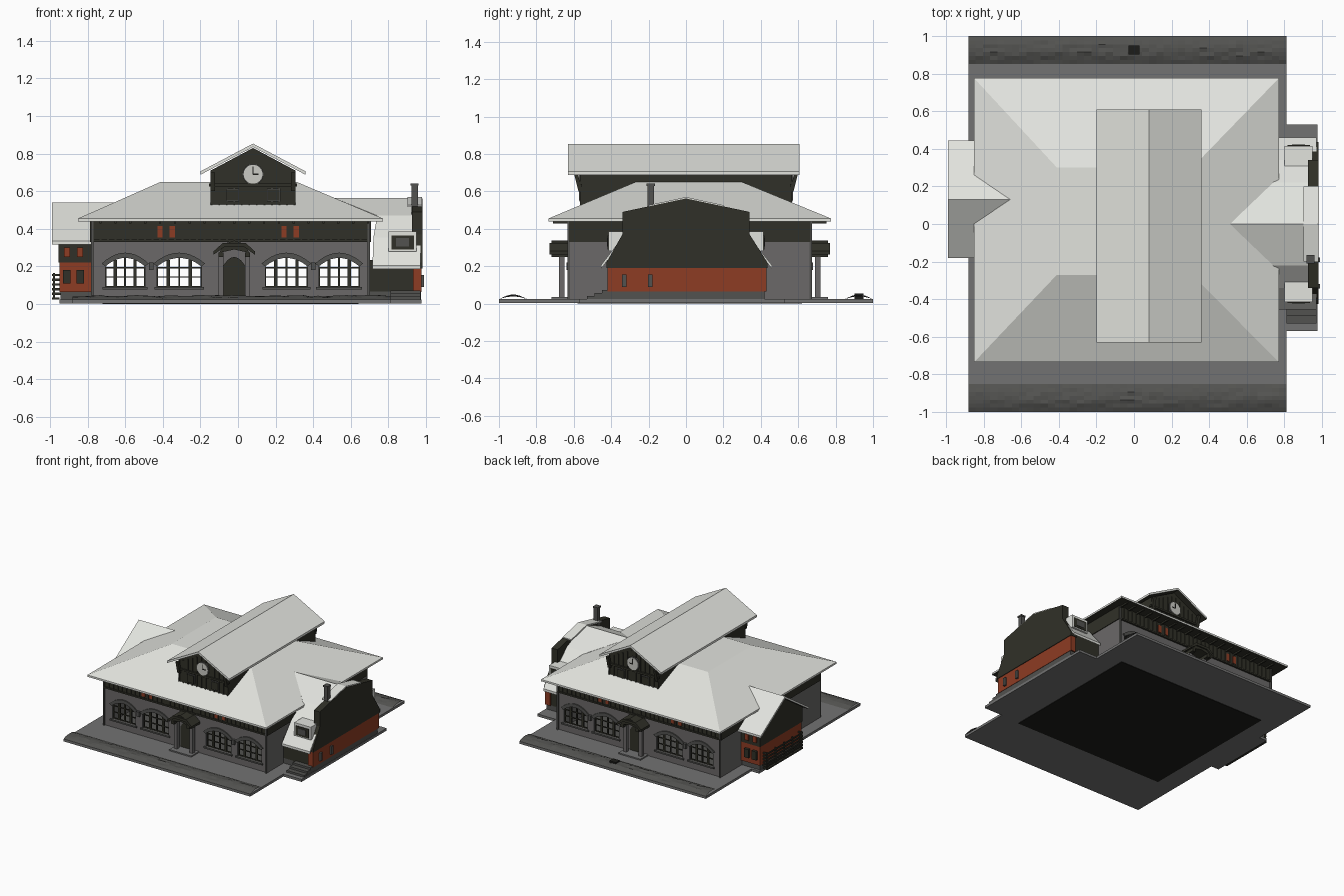
import bpy, bmesh, math, random
random.seed(4)

def mat(name, r, g, b):
    m = bpy.data.materials.new(name)
    m.diffuse_color = (r, g, b, 1)
    return m

SNOW = mat("pale roof", 0.76, 0.77, 0.73)
STONE = mat("grey stone", 0.145, 0.14, 0.138)
PAVE = mat("grey paving", 0.17, 0.17, 0.168)
TRIM = mat("dark grey trim", 0.085, 0.085, 0.08)
WOOD = mat("dark timber", 0.03, 0.03, 0.021)
RED = mat("rust red", 0.27, 0.045, 0.017)
BLACK = mat("underside black", 0.012, 0.012, 0.01)
CREAM = mat("clock face", 0.6, 0.6, 0.56)

def make(name, verts, faces, m, under=None):
    """Mesh object; faces pointing down take the 'under' material."""
    bm = bmesh.new()
    vs = [bm.verts.new(v) for v in verts]
    for f in faces:
        bm.faces.new([vs[i] for i in f])
    bmesh.ops.recalc_face_normals(bm, faces=bm.faces)
    if under:
        for f in bm.faces:
            f.material_index = 1 if f.normal.z < -0.1 else 0
    me = bpy.data.meshes.new(name)
    bm.to_mesh(me)
    bm.free()
    me.materials.append(m)
    if under:
        me.materials.append(under)
    ob = bpy.data.objects.new(name, me)
    bpy.context.collection.objects.link(ob)
    return ob

def prism(name, pts, axis, a, b, m, under=None):
    """Profile (horizontal, z) pushed along x or y from a to b."""
    n = len(pts)
    put = (lambda p, t: (p[0], t, p[1])) if axis == 'y' else (lambda p, t: (t, p[0], p[1]))
    verts = [put(p, t) for t in (a, b) for p in pts]
    faces = [list(range(n)), list(range(n, 2 * n))]
    faces += [(i, (i + 1) % n, n + (i + 1) % n, n + i) for i in range(n)]
    return make(name, verts, faces, m, under)

def box(name, x0, x1, y0, y1, z0, z1, m, under=None):
    return prism(name, [(x0, z0), (x1, z0), (x1, z1), (x0, z1)], 'y', y0, y1, m, under)

def arc(x0, x1, z, rise, n=10):
    return [(x0 + (x1 - x0) * i / n, z + rise * (1 - (2 * i / n - 1) ** 2)) for i in range(n + 1)]

def chevron(name, c, half, ridge, eave, t, axis, a, b):
    pts = [(c - half, eave), (c, ridge), (c + half, eave), (c + half, eave - t), (c, ridge - t), (c - half, eave - t)]
    return prism(name, pts, axis, a, b, SNOW, WOOD)

# ground slab, side pads, dark underside
box("platform", -0.88, 0.81, -1, 1, 0.004, 0.024, PAVE)
box("right_pad", 0.81, 0.975, -0.57, 0.53, 0.004, 0.024, PAVE)
box("left_pad", -0.95, -0.88, -0.15, 0.41, 0.004, 0.024, PAVE)
box("underside_plate", -0.72, 0.64, -0.58, 0.62, 0, 0.006, BLACK)
box("floor", -0.76, 0.68, -0.6, 0.64, 0.024, 0.03, TRIM)

# rough kerb strips at front and back
for s, nm in ((-1, "front"), (1, "back")):
    nx, ny = 44, 7
    V = [(-0.88 + 1.69 * i / nx, s * (0.85 + 0.148 * j / ny),
          0.024 + (0.018 + random.uniform(-.004, .007)) * math.sin(math.pi * j / ny))
         for i in range(nx + 1) for j in range(ny + 1)]
    F = [(k, k + 1, k + ny + 2, k + ny + 1) for i in range(nx) for j in range(ny)
         for k in [i * (ny + 1) + j]]
    ob = make(nm + "_kerb", V, F, TRIM)
    if sum(p.normal.z for p in ob.data.polygons) < 0:
        ob.data.flip_normals()
box("kerb_drain", -0.03, 0.03, 0.9, 0.95, 0.024, 0.054, BLACK)

# main hall side walls and timber upper storey
X0, X1, CY, HY = -0.78, 0.70, 0.02, 0.64
box("left_wall", X0, X0 + 0.03, CY - HY, CY + HY, 0.024, 0.335, STONE)
box("right_wall", X1 - 0.03, X1, CY - HY, CY + HY, 0.024, 0.335, STONE)
box("upper_storey", X0 - 0.006, X1 + 0.006, CY - HY - 0.006, CY + HY + 0.006, 0.33, 0.445, WOOD)

wins = [(-0.705, -0.495), (-0.43, -0.195), (0.145, 0.37), (0.43, 0.645)]
for s, nm in ((-1, "front_"), (1, "back_")):
    yo = CY + s * HY                       # outer wall face
    def out(name, x0, x1, d0, d1, z0, z1, m):
        box(nm + name, x0, x1, yo + s * d0, yo + s * d1, z0, z1, m)
    # piers between windows
    edges = [X0] + [e for w in wins for e in w] + [X1]
    for a, b in zip(edges[::2], edges[1::2]):
        out("pier", a, b, -0.03, 0, 0.024, 0.335, STONE)
    # arched windows with surround, sill and glazing bars
    for a, b in wins:
        out("wall_below_window", a, b, -0.03, 0, 0.024, 0.09, STONE)
        prism(nm + "window_head", [(a, 0.335)] + arc(a, b, 0.2, 0.045) + [(b, 0.335)], 'y', yo, yo - s * 0.03, STONE)
        ring = arc(a - 0.02, b + 0.02, 0.215, 0.058) + arc(a, b, 0.2, 0.045)[::-1]
        prism(nm + "window_arch", ring, 'y', yo - s * 0.005, yo + s * 0.009, TRIM)
        out("sill", a - 0.015, b + 0.015, -0.01, 0.012, 0.078, 0.09, TRIM)
        w = b - a
        for k in (0, .25, .5, .75, 1):
            x = a + w * k
            h = 0.2 + 0.045 * (1 - (2 * k - 1) ** 2)
            r = 0.009 if k in (.25, .75) else 0.005
            out("mullion", x - r, x + r, -0.022, -0.012, 0.09, h, WOOD)
        for z in (0.09, 0.14, 0.19):
            out("glazing_bar", a, b, -0.021, -0.013, z, z + 0.007, WOOD)
    # wall lamps and downpipes
    for x in (-0.46, 0.40):
        out("wall_lamp", x - 0.012, x + 0.012, 0, 0.02, 0.18, 0.22, TRIM)
    for x in (X0 + 0.005, X1 - 0.005):
        out("downpipe", x - 0.006, x + 0.006, 0, 0.014, 0.024, 0.44, TRIM)
    # timber battens, shutters, rails, rafter tails
    for i in range(38):
        x = X0 + 0.01 + i * 0.0395
        out("batten", x - 0.005, x + 0.005, 0.004, 0.012, 0.335, 0.44, WOOD)
        if i % 2:
            out("rafter_tail", x - 0.006, x + 0.006, 0, 0.09, 0.428, 0.446, WOOD)
    out("timber_rail", X0, X1, 0.004, 0.014, 0.33, 0.342, WOOD)
    for x in (-0.415, -0.35, 0.245, 0.31):
        out("red_shutter", x - 0.014, x + 0.014, 0.005, 0.013, 0.355, 0.415, RED)
    # arched door and porch
    prism(nm + "door", [(-0.08, 0.024)] + arc(-0.08, 0.04, 0.2, 0.05) + [(0.04, 0.024)], 'y', yo, yo + s * 0.008, WOOD)
    out("door_step", -0.12, 0.08, 0, 0.1, 0.024, 0.034, PAVE)
    for x in (-0.09, 0.05):
        out("porch_post", x - 0.014, x + 0.014, 0.03, 0.06, 0.03, 0.25, STONE)
        out("porch_beam", x - 0.014, x + 0.014, 0, 0.1, 0.25, 0.275, WOOD)
    c, t = -0.02, 0.02
    prism(nm + "porch_roof", [(c - .11, .28), (c - .06, .325), (c + .06, .325), (c + .11, .28), (c + .11, .262),
                              (c + .05, .305), (c - .05, .305), (c - .11, .262)], 'y', yo, yo + s * 0.11, WOOD)
    prism(nm + "porch_gable", [(c - .08, .272), (c - .055, .32), (c, .338), (c + .055, .32), (c + .08, .272),
                               (c, .29)], 'y', yo, yo + s * 0.1, WOOD)

# hipped main roof with flat deck
lo, hi = [(-0.85, -0.735), (0.77, -0.735), (0.77, 0.775), (-0.85, 0.775)], [(-0.41, -0.27), (0.31, -0.27), (0.31, 0.30), (-0.41, 0.30)]
V = [(x, y, 0.44) for x, y in lo] + [(x, y, 0.455) for x, y in lo] + [(x, y, 0.65) for x, y in hi]
F = [(0, 1, 2, 3), (8, 9, 10, 11)] + [(k + i, k + (i + 1) % 4, k + 4 + (i + 1) % 4, k + 4 + i) for k in (0, 4) for i in range(4)]
make("main_roof", V, F, SNOW, WOOD)

# clock cross-gable
GX = 0.08
prism("gable_house", [(-0.145, 0.5), (0.305, 0.5), (0.305, 0.71), (GX, 0.83), (-0.145, 0.71)], 'y', -0.56, 0.56, WOOD)
chevron("gable_roof", GX, 0.28, 0.853, 0.705, 0.018, 'y', -0.63, 0.608)
for s, nm in ((-1, "front_"), (1, "back_")):
    def gb(name, x0, x1, d, z0, z1, m):
        box(nm + name, x0, x1, s * 0.555, s * (0.56 + d), z0, z1, m)
    for i in range(12):
        x = -0.14 + i * 0.04
        gb("gable_batten", x - .005, x + .005, 0.006, 0.52, 0.70 + 0.5 * max(0, .2 - abs(x - GX)), WOOD)
    gb("gable_beam", -0.155, 0.315, 0.014, 0.625, 0.64, WOOD)
    for x in (-0.03, 0.19):
        gb("gable_window", x - 0.035, x + 0.035, 0.009, 0.545, 0.615, TRIM)
        gb("gable_shutter", x - 0.03, x + 0.03, 0.013, 0.55, 0.61, WOOD)
    for x in (-0.135, 0.295):
        prism(nm + "eave_brace", [(s * .555, .60), (s * .575, .60), (s * .6, .70), (s * .58, .70)], 'x', x - .012, x + .012, WOOD)
    for r, d, m, part in ((0.056, 0.012, TRIM, "clock_rim"), (0.05, 0.016, CREAM, "clock_dial")):
        prism(nm + part, [(GX + r * math.cos(k * math.pi / 12), 0.69 + r * math.sin(k * math.pi / 12)) for k in range(24)],
              'y', s * 0.555, s * (0.56 + d), m)
    gb("minute_hand", GX - .003, GX + .003, 0.019, 0.688, 0.73, BLACK)
    gb("hour_hand", GX, GX + 0.028, 0.019, 0.687, 0.693, BLACK)

# right wing: walls, shaped end gable, gambrel roof
box("right_wing_base", 0.70, 0.972, -0.41, 0.42, 0.024, 0.066, TRIM)
box("right_wing_wall", 0.70, 0.95, -0.41, 0.42, 0.06, 0.235, WOOD)
box("right_wing_red_wall", 0.93, 0.975, -0.42, 0.43, 0.064, 0.205, RED)
prism("right_end_gable", [(-.425, .19), (-.425, .22), (-.34, .37), (-.34, .49), (0, .562), (.34, .49), (.34, .37), (.435, .22),
                          (.435, .19)], 'x', 0.925, 0.98, WOOD)
prism("right_gable_cap", [(-.2, .515), (0, .558), (.2, .515), (.2, .526), (0, .57), (-.2, .526)], 'x', 0.9, 0.978, SNOW)
prof = [(-.455, .205, .715), (-.34, .355, .72), (-.22, .47, .74), (0, .565, .51), (.22, .47, .74), (.34, .355, .72), (.46, .205, .715)]
V = [(x, y, z - d) for d in (0, 0.02) for y, z, xs in prof for x in (xs, 0.97)]
F = []
for i in range(6):
    k = 2 * i
    F += [(k, k + 1, k + 3, k + 2), (k + 14, k + 15, k + 17, k + 16), (k, k + 2, k + 16, k + 14), (k + 1, k + 3, k + 17, k + 15)]
F += [(0, 1, 15, 14), (12, 13, 27, 26)]
make("right_wing_roof", V, F, SNOW, WOOD)
for s in (-1, 1):
    box("dormer", 0.80, 0.95, s * 0.25, s * 0.415, 0.28, 0.385, SNOW)
    box("dormer_window", 0.815, 0.935, s * 0.41, s * 0.42, 0.29, 0.365, WOOD)
    box("dormer_pane", 0.84, 0.91, s * 0.41, s * 0.423, 0.305, 0.35, TRIM)
box("chimney", 0.922, 0.956, -0.205, -0.17, 0.45, 0.635, TRIM)
box("chimney_cap", 0.918, 0.96, -0.21, -0.165, 0.63, 0.642, TRIM)
for i in range(3):
    box("side_step", 0.81, 0.97, -0.53 + i * 0.04, -0.40, 0.024 + i * 0.016, 0.04 + i * 0.016, TRIM)
for y in (-0.33, -0.19):
    box("end_wall_lamp", 0.97, 0.99, y - .012, y + .012, 0.09, 0.155, TRIM)

# left wing: red lower wall, timber gable, pitched roof, slatted railing
LY = 0.13
box("left_wing_base", -0.945, -0.78, -0.13, 0.39, 0.024, 0.066, TRIM)
box("left_wing_red_wall", -0.95, -0.78, -0.14, 0.40, 0.064, 0.222, RED)
prism("left_wing_timber", [(-.145, .22), (.405, .22), (.405, .345), (LY, .52), (-.145, .345)], 'x', -0.955, -0.78, WOOD)
R = [(-0.18, 0.335, -0.78), (LY, 0.54, -0.66), (0.445, 0.335, -0.78)]
V = [(x, y, z - d) for d in (0, 0.018) for y, z, xe in R for x in (-0.99, xe)]
F = [(0, 1, 3, 2), (2, 3, 5, 4), (6, 7, 9, 8), (8, 9, 11, 10), (0, 2, 8, 6), (2, 4, 10, 8), (1, 3, 9, 7),
     (3, 5, 11, 9), (0, 1, 7, 6), (4, 5, 11, 10)]
make("left_wing_roof", V, F, SNOW, WOOD)
for x in (-0.91, -0.84):
    for y in (-0.15, 0.41):
        box("left_wing_shutter", x - .016, x + .016, y - .007, y + .007, 0.25, 0.3, RED)
        box("left_wing_window", x - .02, x + .02, y - .012, y + .012, 0.11, 0.18, WOOD)
box("balcony_floor", -0.99, -0.95, -0.1, 0.36, 0.024, 0.036, WOOD)
for i in range(5):
    box("railing_slat", -0.99, -0.982, -0.1, 0.36, 0.048 + i * .025, 0.06 + i * .025, WOOD)
    y = -0.095 + i * 0.1125
    box("railing_post", -0.984, -0.974, y - .006, y + .006, 0.03, 0.165, WOOD)
for y in (-0.095, 0.355):
    for i in range(5):
        box("railing_end_slat", -0.99, -0.945, y - .005, y + .005, 0.048 + i * .025, 0.06 + i * .025, WOOD)
